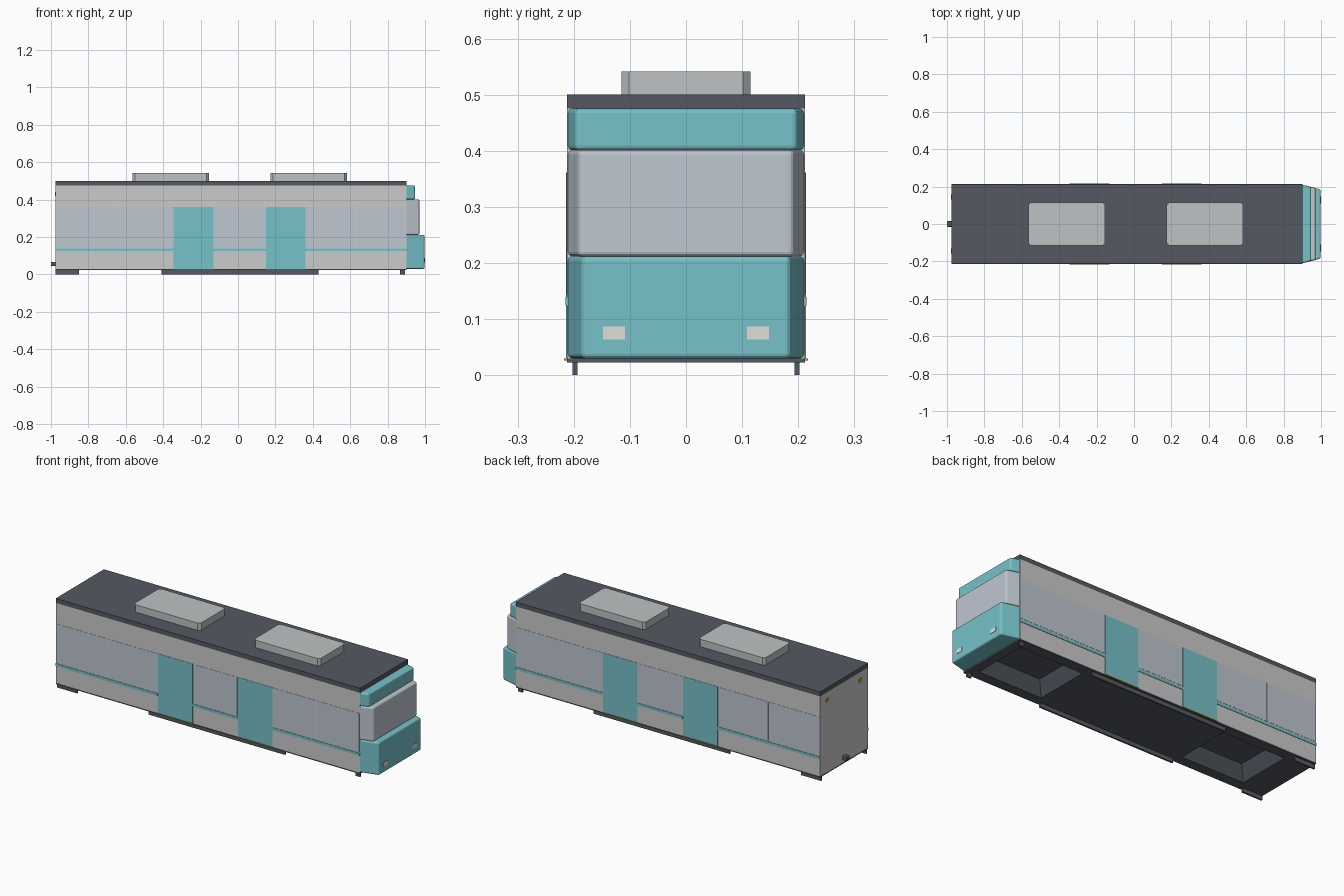
import bpy, bmesh

if "Cube" in bpy.data.objects:
    bpy.data.objects.remove(bpy.data.objects["Cube"])


def material(name, rgb):
    m = bpy.data.materials.new(name)
    m.diffuse_color = (*rgb, 1)
    m.use_nodes = True
    m.node_tree.nodes["Principled BSDF"].inputs["Base Color"].default_value = m.diffuse_color
    return m


TEAL = material("teal", (0.18, 0.54, 0.59))
BODY = material("light_body", (0.64, 0.64, 0.65))
GLASS = material("glass", (0.52, 0.57, 0.64))
DARK = material("dark_grey", (0.09, 0.10, 0.12))
UNIT = material("roof_unit_grey", (0.52, 0.54, 0.55))
YELLOW = material("yellow", (0.55, 0.40, 0.02))
LAMP = material("lamp_white", (0.75, 0.74, 0.70))


def finish(name, bm, mat, bevel=0.0, segments=2):
    mesh = bpy.data.meshes.new(name)
    bmesh.ops.recalc_face_normals(bm, faces=bm.faces)
    bm.to_mesh(mesh)
    bm.free()
    mesh.materials.append(mat)
    ob = bpy.data.objects.new(name, mesh)
    bpy.context.collection.objects.link(ob)
    if bevel:
        mod = ob.modifiers.new("bevel", 'BEVEL')
        mod.width, mod.segments = bevel, segments
    return ob


def box(name, x, y, z, mat, bevel=0.0):
    bm = bmesh.new()
    bmesh.ops.create_cube(bm, size=1)
    for v in bm.verts:
        v.co = [(r[0] + r[1]) / 2 + c * (r[1] - r[0]) for r, c in zip((x, y, z), v.co)]
    return finish(name, bm, mat, bevel)


def side_pair(name, x, z, y0, y1, mat):
    """Same panel on both sides of the car."""
    box(name + "_front", x, (-y1, -y0), z, mat)
    box(name + "_back", x, (y0, y1), z, mat)


X0, X1, W = -0.975, 0.90, 0.212

# Body shell, open underneath so the bogie wells stay visible
body = box("body_shell", (X0, X1), (-W, W), (0.03, 0.475), BODY)
bm = bmesh.new()
bm.from_mesh(body.data)
bmesh.ops.delete(bm, geom=[f for f in bm.faces if f.normal.z < -0.5], context='FACES_ONLY')
bm.to_mesh(body.data)
bm.free()

# Roof slab and the two roof units
box("roof", (X0, X1), (-W, W), (0.475, 0.50), DARK)
for i, x in enumerate(((-0.565, -0.155), (0.175, 0.583))):
    bm = bmesh.new()
    a, b, h = x[0], x[1], 0.115
    r = 0.013
    pts = [(a + r, -h), (b - r, -h), (b, r - h), (b, h - r),
           (b - r, h), (a + r, h), (a, h - r), (a, r - h)]
    f = bm.faces.new([bm.verts.new((px, py, 0.50)) for px, py in pts])
    ext = bmesh.ops.extrude_face_region(bm, geom=[f])
    for v in ext["geom"]:
        if isinstance(v, bmesh.types.BMVert):
            v.co.z = 0.541
    finish(f"roof_unit_{i + 1}", bm, UNIT)

# Floor with two tapered bogie wells
bm = bmesh.new()
xs = (X0, -0.82, -0.435, 0.457, 0.85, X1)
ys = (-W, -0.155, 0.155, W)
Z = 0.023
grid = [[bm.verts.new((x, y, Z)) for y in ys] for x in xs]
for i in range(5):
    for j in range(3):
        quad = [grid[i][j], grid[i + 1][j], grid[i + 1][j + 1], grid[i][j + 1]]
        if j == 1 and i in (1, 3):
            cx = (xs[i] + xs[i + 1]) / 2
            top = [bm.verts.new((cx + (v.co.x - cx) * 0.75, v.co.y * 0.7, 0.09)) for v in quad]
            bm.faces.new(top)
            for k in range(4):
                n = (k + 1) % 4
                bm.faces.new((quad[k], quad[n], top[n], top[k]))
        else:
            bm.faces.new(quad)
rim = [e for e in bm.edges if e.is_boundary]
for v in bmesh.ops.extrude_edge_only(bm, edges=rim)["geom"]:
    if isinstance(v, bmesh.types.BMVert):
        v.co.z = 0.03
finish("floor", bm, DARK)

# Lower skirts on both sides
for i, x in enumerate(((X0, -0.85), (-0.41, 0.43), (0.867, 0.893))):
    side_pair(f"skirt_{i + 1}", x, (0.0, 0.025), 0.193, 0.202, DARK)

# Side windows, doors with sills, and the belt stripe
windows = ((-0.972, -0.661), (-0.656, -0.347), (-0.128, 0.144),
           (0.363, 0.63), (0.635, 0.896))
for i, x in enumerate(windows):
    side_pair(f"side_window_{i + 1}", x, (0.145, 0.36), 0.208, 0.2132, GLASS)
for i, x in enumerate(((-0.345, -0.13), (0.15, 0.361))):
    side_pair(f"door_{i + 1}", x, (0.03, 0.361), 0.208, 0.2136, TEAL)
    side_pair(f"door_sill_{i + 1}", x, (0.026, 0.03), 0.205, 0.217, YELLOW)
for i, x in enumerate(((X0, -0.345), (-0.13, 0.15), (0.361, X1))):
    side_pair(f"belt_stripe_{i + 1}", x, (0.124, 0.139), 0.208, 0.2145, TEAL)


# Stepped nose: three sections tapered in plan
def nose(name, front, half, z, mat):
    bm = bmesh.new()
    pts = ((0.893, -W), (front, -half), (front, half), (0.893, W))
    lo, hi = ([bm.verts.new((x, y, h)) for x, y in pts] for h in z)
    bm.faces.new(lo)
    bm.faces.new(hi)
    for k in range(4):
        n = (k + 1) % 4
        bm.faces.new((lo[k], lo[n], hi[n], hi[k]))
    finish(name, bm, mat, 0.008, 3)


nose("nose_lower", 0.998, 0.185, (0.03, 0.212), TEAL)
nose("windscreen", 0.97, 0.191, (0.212, 0.401), GLASS)
nose("nose_header", 0.947, 0.197, (0.401, 0.475), TEAL)

# Headlights, rear lamps and rear coupler
for s, side in ((-1, "left"), (1, "right")):
    y = sorted((s * 0.109, s * 0.148))
    box(f"headlight_{side}", (0.99, 1.0), y, (0.064, 0.087), LAMP)
    y = sorted((s * 0.132, s * 0.158))
    box(f"rear_lamp_{side}", (X0 - 0.003, X0 + 0.01), y, (0.42, 0.44), YELLOW)
box("coupler", (-1.0, -0.97), (-0.015, 0.015), (0.045, 0.067), DARK, 0.004)
